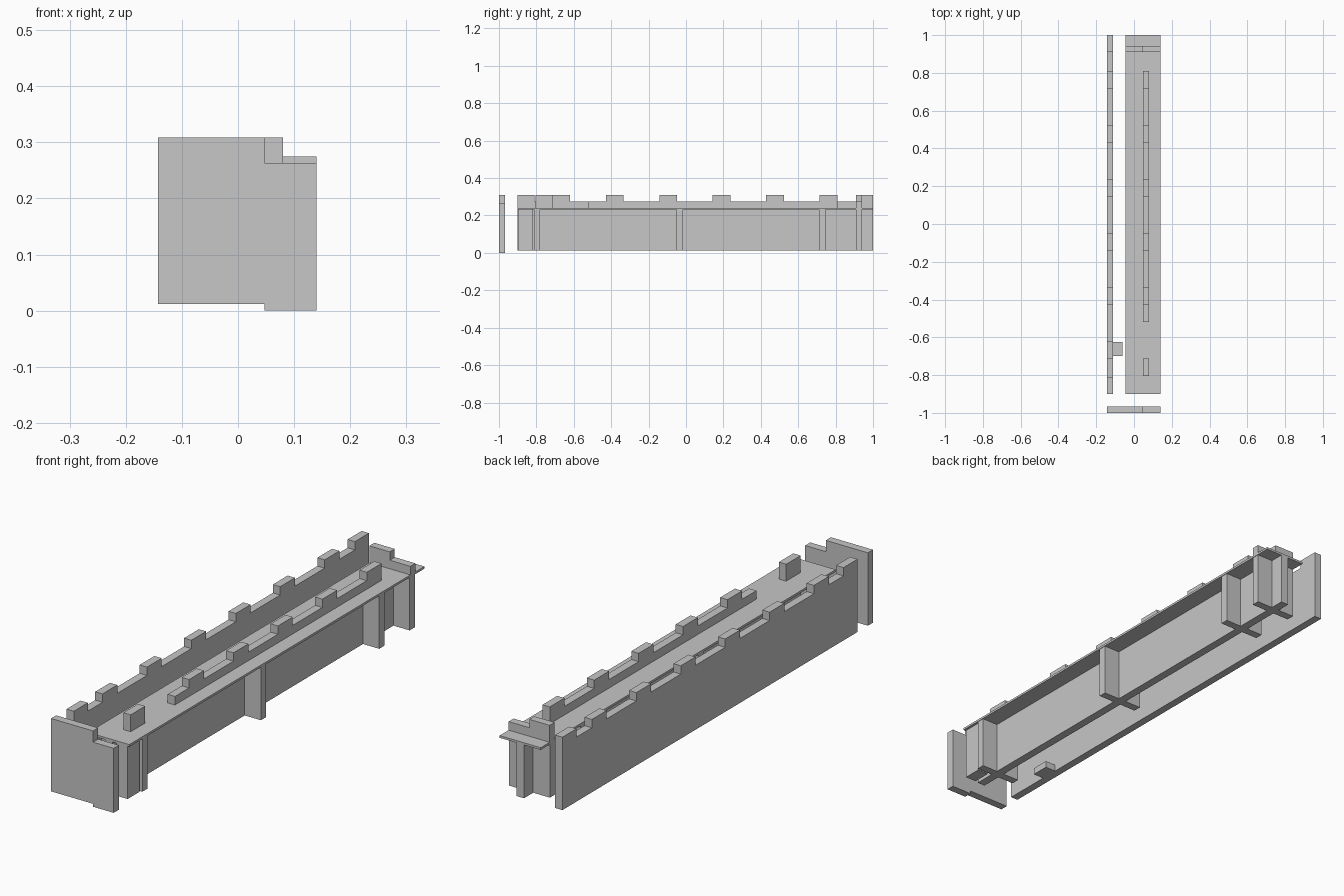
import bpy

if "Cube" in bpy.data.objects:
    bpy.data.objects.remove(bpy.data.objects["Cube"])

grey = bpy.data.materials.new("stone_grey")
grey.diffuse_color = (0.57, 0.57, 0.57, 1)
grey.use_nodes = True
grey.node_tree.nodes["Principled BSDF"].inputs["Base Color"].default_value = grey.diffuse_color


def prism(name, outline, lo, hi, axis):
    """Extrude a flat outline from lo to hi along x ('x': y,z points) or y ('y': x,z points)."""
    def place(p, d):
        return (d, p[0], p[1]) if axis == 'x' else (p[0], d, p[1])
    n = len(outline)
    verts = [place(p, lo) for p in outline] + [place(p, hi) for p in outline]
    sides = [(i, (i + 1) % n, n + (i + 1) % n, n + i) for i in range(n)]
    faces = [tuple(range(n))[::-1], tuple(range(n, 2 * n))] + sides
    if axis == 'y':
        faces = [f[::-1] for f in faces]
    mesh = bpy.data.meshes.new(name)
    mesh.from_pydata(verts, [], faces)
    mesh.materials.append(grey)
    ob = bpy.data.objects.new(name, mesh)
    bpy.context.collection.objects.link(ob)
    return ob


def box(name, x0, x1, y0, y1, z0, z1):
    return prism(name, [(y0, z0), (y1, z0), (y1, z1), (y0, z1)], x0, x1, 'x')


LOW, HIGH, DECK, BASE = 0.275, 0.309, 0.24, 0.012


def battlement(name, x0, x1, y0, y1, z0, merlons):
    """Wall along y with raised merlons, as one stepped outline."""
    top = [(y0, LOW)]
    for a, b in merlons:
        top += [(a, LOW), (a, HIGH), (b, HIGH), (b, LOW)]
    top.append((y1, LOW))
    pts = [(y1, z0), (y0, z0)] + top
    clean = []
    for p in pts:
        if p in clean:
            clean.remove(p)   # a merlon flush with the wall end
        else:
            clean.append(p)
    return prism(name, clean[::-1], x0, x1, 'x')


# Outer battlement wall
regular = [(-0.715 + 0.286 * i, -0.62 + 0.286 * i) for i in range(6)]
battlement("outer_wall", -0.143, -0.11, -0.9, 1.0, BASE,
           [(-0.9, -0.81)] + regular + [(0.91, 1.0)])
box("wall_bracket", -0.11, -0.062, -0.7, -0.625, BASE, 0.04)

# Walkway deck and its inner parapet
box("deck", -0.045, 0.14, -0.9, 1.0, 0.231, DECK)
battlement("inner_parapet", 0.047, 0.08, -0.52, 0.81, DECK, regular[1:])
box("parapet_block", 0.047, 0.08, -0.805, -0.712, DECK, HIGH)

# Stepped end walls
prism("front_end_wall", [(-0.143, BASE), (0.047, BASE), (0.047, 0), (0.14, 0),
                         (0.14, 0.263), (0.047, 0.263), (0.047, HIGH), (-0.143, HIGH)],
      -1.0, -0.967, 'y')
prism("back_parapet", [(-0.045, DECK), (0.14, DECK), (0.14, LOW), (0.047, LOW),
                       (0.047, HIGH), (-0.045, HIGH)], 0.91, 0.942, 'y')

# Support spine with cross posts below the deck
box("support_spine", 0.03, 0.065, -0.9, 1.0, 0.014, 0.231)
for i, y in enumerate((-0.813, -0.05, 0.712, 0.908)):
    box(f"cross_post_{i + 1}", -0.045, 0.138, y, y + 0.033, 0.014, 0.231)
box("front_support_block", 0.08, 0.13, -0.896, -0.82, 0.014, 0.231)
